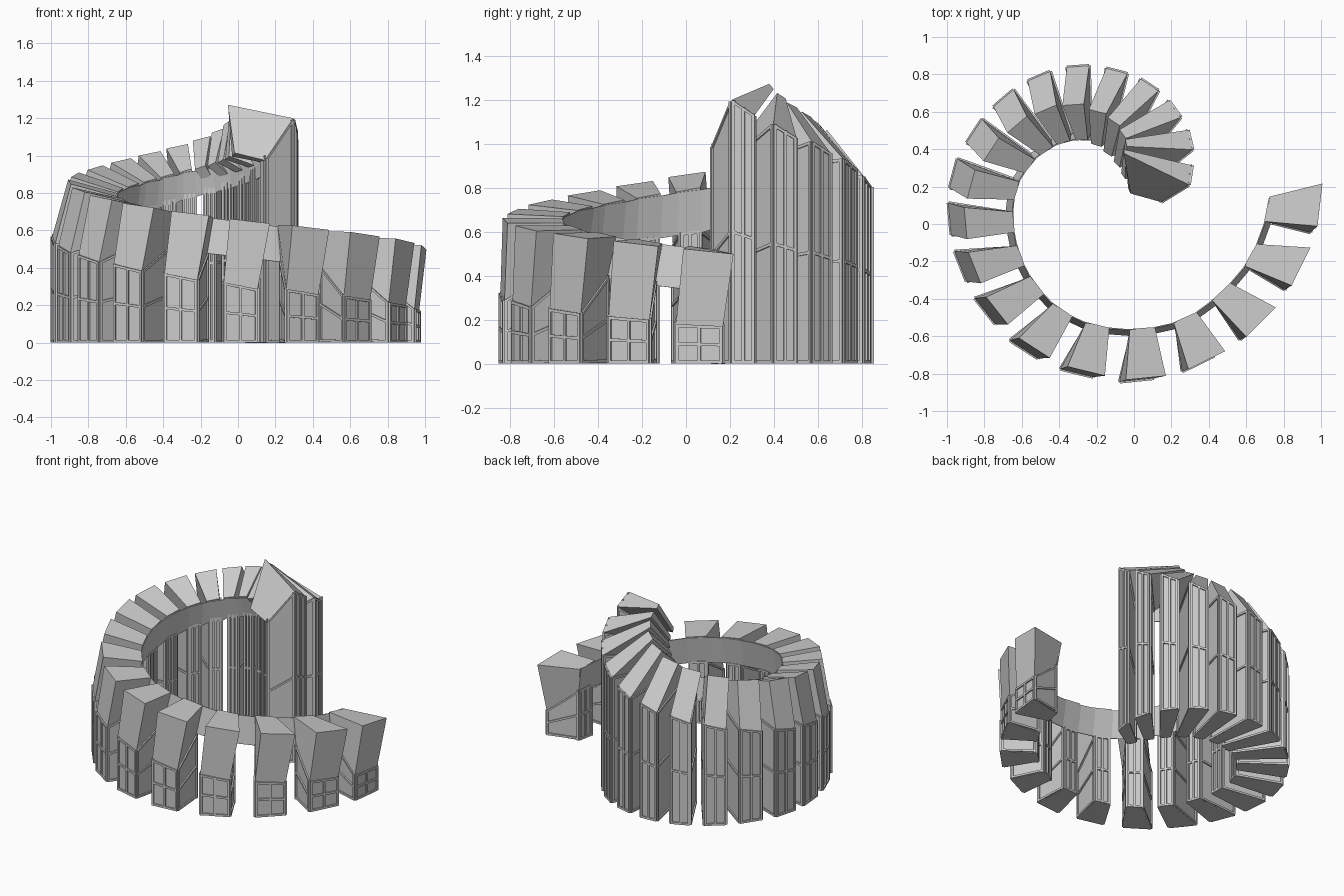
import bpy, bmesh
from mathutils import Vector as V

if "Cube" in bpy.data.objects:
    bpy.data.objects.remove(bpy.data.objects["Cube"])

# Spiral paths, one point per pod plus one extra point at each end
OUTER = [(.95, .45), (.967, .085), (.87, -.24), (.66, -.537), (.37, -.743), (.04, -.84),
         (-.286, -.81), (-.577, -.688), (-.793, -.484), (-.93, -.242), (-.992, .016),
         (-.975, .265), (-.864, .497), (-.706, .676), (-.513, .797), (-.30, .85),
         (-.09, .826), (.088, .751), (.225, .62), (.309, .452), (.311, .26), (.25, .08)]
INNER = [(.71, .30), (.71, .07), (.62, -.175), (.46, -.37), (.265, -.505), (.035, -.56),
         (-.205, -.54), (-.39, -.455), (-.525, -.32), (-.61, -.16), (-.645, .02),
         (-.625, .19), (-.55, .32), (-.455, .40), (-.36, .44), (-.26, .45),
         (-.16, .435), (-.07, .39), (.01, .325), (.075, .245), (.135, .14), (.16, .06)]
OUTER = [V((x, y, 0)) for x, y in OUTER]
INNER = [V((x, y, 0)) for x, y in INNER]
PODS = 20


def key(i, vals):
    """Interpolate values given at pods 1, 5, 10, 15 and 20."""
    at = (1, 5, 10, 15, 20)
    i = min(max(i, 1), 20)
    for k in range(4):
        if i <= at[k + 1]:
            f = (i - at[k]) / (at[k + 1] - at[k])
            return vals[k] + (vals[k + 1] - vals[k]) * f


def frame_at(path, i):
    t = (path[i + 1] - path[i - 1]).normalized()
    return t, V((-t.y, t.x, 0))


def band_top(i):
    return key(i, (.52, .645, .785, .915, 1.0))


def flare(i):
    """How far the band's lower edge stands outside its upper edge."""
    return key(i, (.03, .03, .035, .035, 0))


def edge(mid, t, width, z, tilt=0.0):
    """Pair of points across a pod; the second is on the climbing side."""
    return [mid + t * (s * width / 2) + V((0, 0, z + s * tilt)) for s in (-1, 1)]


def make(name, bm):
    bmesh.ops.recalc_face_normals(bm, faces=bm.faces)
    me = bpy.data.meshes.new(name)
    bm.to_mesh(me)
    bm.free()
    ob = bpy.data.objects.new(name, me)
    bpy.context.collection.objects.link(ob)
    return ob


def bar(bm, p, q, n, side, width=.014, depth=.009):
    """Thin box lying on a wall from p to q."""
    vs = [bm.verts.new(e + side * (a * width / 2) + n * (b * depth))
          for e in (p, q) for a, b in ((-1, -1), (1, -1), (1, 1), (-1, 1))]
    for k in range(4):
        j = (k + 1) % 4
        bm.faces.new((vs[k], vs[j], vs[4 + j], vs[4 + k]))
    bm.faces.new(vs[:4])
    bm.faces.new(vs[4:])


def window(bm, a, b, a2, b2, mullion=True):
    """Border, cross bar and mullion on the wall a-b (bottom), a2-b2 (top)."""
    up = V((0, 0, 1))
    along = (b - a).normalized()
    n = along.cross(up)
    e = .007 / (b - a).length
    lo = .007 / (a2 - a).length

    def pt(u, v):
        return a.lerp(b, u).lerp(a2.lerp(b2, u), v)
    for v in (lo, .5, 1 - lo):
        bar(bm, pt(e, v), pt(1 - e, v), n, up)
    for u in (e, .5, 1 - e) if mullion else (e, 1 - e):
        bar(bm, pt(u, 0), pt(u, 1), n, along)


for i in range(1, PODS + 1):
    t, n = frame_at(OUTER, i)
    tq, nq = frame_at(INNER, i)
    P, Q = OUTER[i], INNER[i]
    foot = Q + nq * flare(i)
    base = P + t * key(i, (.025, .025, .01, 0, 0)) - n * .008
    w = key(i, (.215, .183, .172, .12, .105))
    wi = key(i, (.115, .105, .09, .06, .05))
    wall = key(i, (.175, .305, .55, .785, 1.165)) - (.03 if 15 < i < 20 else 0)
    ridge = P - n * key(i, (-.025, .015, .09, .21, .38)) + t * key(i, (-.02, -.025, -.02, -.04, -.07))
    cap = Q - nq * key(i, (0, 0, 0, 0, .13)) + tq * key(i, (-.01, -.01, -.01, -.02, -.10))
    # Profile rings from outer foot over the ridge to inner foot
    rings = [
        edge(base, t, w, 0),
        edge(base, t, w, wall, key(i, (.005, .018, .02, .02, .035))),
        edge(ridge, t, key(i, (.23, .215, .17, .115, .02)), key(i, (.51, .65, .86, 1.05, 1.26)), .012),
        edge(cap, tq, key(i, (.135, .135, .11, .065, .03)), band_top(i) + .005, .01),
        edge(foot, tq, wi, key(i, (.36, .46, .60, .82, .97)), .005),
        edge(foot, tq, wi, 0)]
    bm = bmesh.new()
    vs = [[bm.verts.new(p) for p in r] for r in rings]
    for k in range(6):
        a, b = vs[k], vs[(k + 1) % 6]
        bm.faces.new((a[0], a[1], b[1], b[0]))
    for s in (0, 1):
        bm.faces.new((vs[0][s], vs[1][s], vs[4][s], vs[5][s]))
        bm.faces.new((vs[1][s], vs[2][s], vs[3][s], vs[4][s]))
    make("pod_%02d" % i, bm)

    # Window bars on the four lower walls
    bm = bmesh.new()
    o, O, I, q = rings[0], rings[1], rings[4], rings[5]
    window(bm, o[0], o[1], O[0], O[1])
    window(bm, q[0], q[1], I[0], I[1])
    for s in (0, 1):
        window(bm, o[s], q[s], O[s], I[s], False)
    make("window_bars_%02d" % i, bm)


# Climbing inner band that ties the pods together, flared outward below
bm = bmesh.new()
prev = None
for i in range(1, PODS + 1):
    t, n = frame_at(INNER, i)
    z = band_top(i)
    h = key(i, (.19, .19, .195, .14, .11))
    half = key(i, (.135, .135, .11, .065, .05)) / 2
    for s in (-1, 1):
        p = INNER[i] + t * s * half
        zs = band_top(i + s * .25)
        cur = [bm.verts.new(p + n * flare(i) + V((0, 0, zs - h))),
               bm.verts.new(p + V((0, 0, zs)))]
        if prev:
            bm.faces.new((prev[0], cur[0], cur[1], prev[1]))
        prev = cur
band = make("spiral_band", bm)
mod = band.modifiers.new("thickness", 'SOLIDIFY')
mod.thickness = .006
mod.offset = 0
